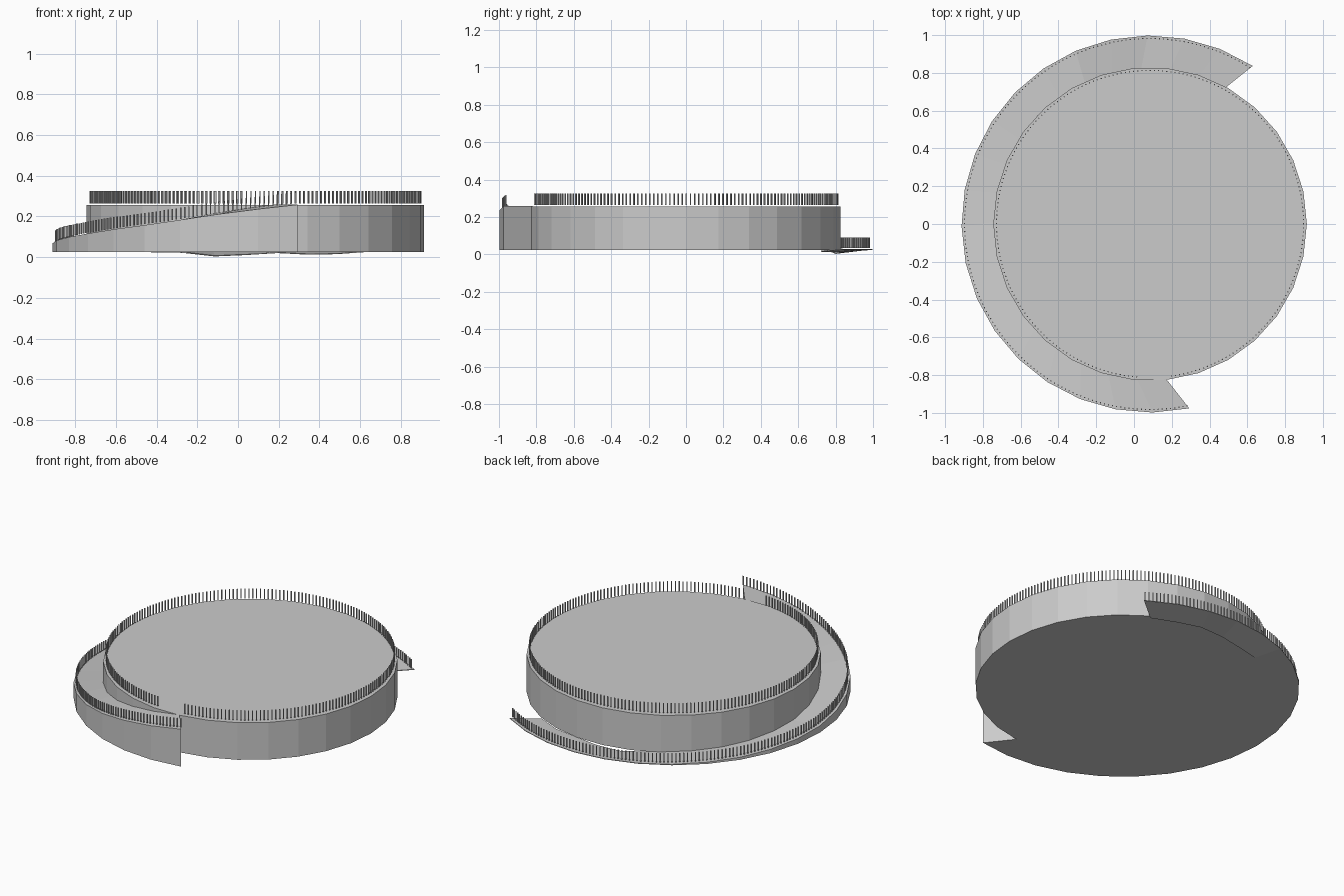
import bpy, bmesh
from math import radians, sin, cos
from mathutils import Matrix, Vector

if "Cube" in bpy.data.objects:
    bpy.data.objects.remove(bpy.data.objects["Cube"])

CX = 0.085                      # disc centre in x
BASE, TOP = 0.025, 0.256


def polar(r, deg, z):
    a = radians(deg)
    return Vector((CX + r * cos(a), r * sin(a), z))


def interp(points, x):
    if x <= points[0][0]:
        return points[0][1]
    for (x0, y0), (x1, y1) in zip(points, points[1:]):
        if x <= x1:
            return y0 + (y1 - y0) * (x - x0) / (x1 - x0)
    return points[-1][1]


def add_object(name, bm):
    bmesh.ops.recalc_face_normals(bm, faces=bm.faces)
    mesh = bpy.data.meshes.new(name)
    bm.to_mesh(mesh)
    bm.free()
    obj = bpy.data.objects.new(name, mesh)
    bpy.context.collection.objects.link(obj)
    return obj


# ramp height and sagging inner underside, by angle in degrees
SLOPE = [(57, 0.029), (120, 0.029), (150, 0.042), (180, 0.066), (210, 0.108),
         (241, 0.165), (265, 0.225), (282, 0.258)]
SAG = [(57, 0.02), (66, 0.008), (84, 0.021), (102, 0.0), (114, 0.021), (125, 0.025)]

# raised platform
bm = bmesh.new()
bmesh.ops.create_cone(bm, cap_ends=True, segments=30, radius1=0.83, radius2=0.83,
                      depth=TOP - BASE,
                      matrix=Matrix.Translation((CX, 0, (TOP + BASE) / 2))
                      @ Matrix.Rotation(radians(90), 4, 'Z'))
# put a vertex on the +x axis
first = min(abs(v.co.y) for v in bm.verts if v.co.x > CX)
if first > 0.01:
    bmesh.ops.rotate(bm, verts=bm.verts, cent=(CX, 0, 0),
                     matrix=Matrix.Rotation(radians(6), 3, 'Z'))
add_object("platform", bm)

# curved ramp: four-point section swept around the platform
bm = bmesh.new()
rings = []
STEPS = 20
for i in range(STEPS + 1):
    t = i / STEPS
    outer, inner = 57 + 225 * t, 61 + 215 * t
    top, low = interp(SLOPE, outer), interp(SAG, inner)
    inner_top = top - (BASE - low)
    rings.append([bm.verts.new(p) for p in (
        polar(0.998, outer, BASE), polar(0.998, outer, top),
        polar(0.826, inner, inner_top), polar(0.826, inner, low))])
for a, b in zip(rings, rings[1:]):
    for k in range(4):
        n = (k + 1) % 4
        bm.faces.new((a[k], a[n], b[n], b[k]))
bm.faces.new(rings[0])
bm.faces.new(rings[-1])
add_object("ramp", bm)


# railings: rows of thin separate posts
def railing(name, radius, start, end, count, height, base_z):
    bm = bmesh.new()
    for i in range(count):
        deg = start + (end - start) * i / (count - 1)
        m = (Matrix.Translation(polar(radius, deg, base_z(deg) + height / 2))
             @ Matrix.Rotation(radians(deg), 4, 'Z')
             @ Matrix.Diagonal((0.006, 0.006, height, 1)))
        bmesh.ops.create_cube(bm, size=1, matrix=m)
    add_object(name, bm)


railing("platform_railing", 0.813, -82, 265, 225, 0.06, lambda d: 0.265)
railing("ramp_railing", 0.982, 57.5, 281.5, 175, 0.055,
        lambda d: interp(SLOPE, d) + 0.006)
